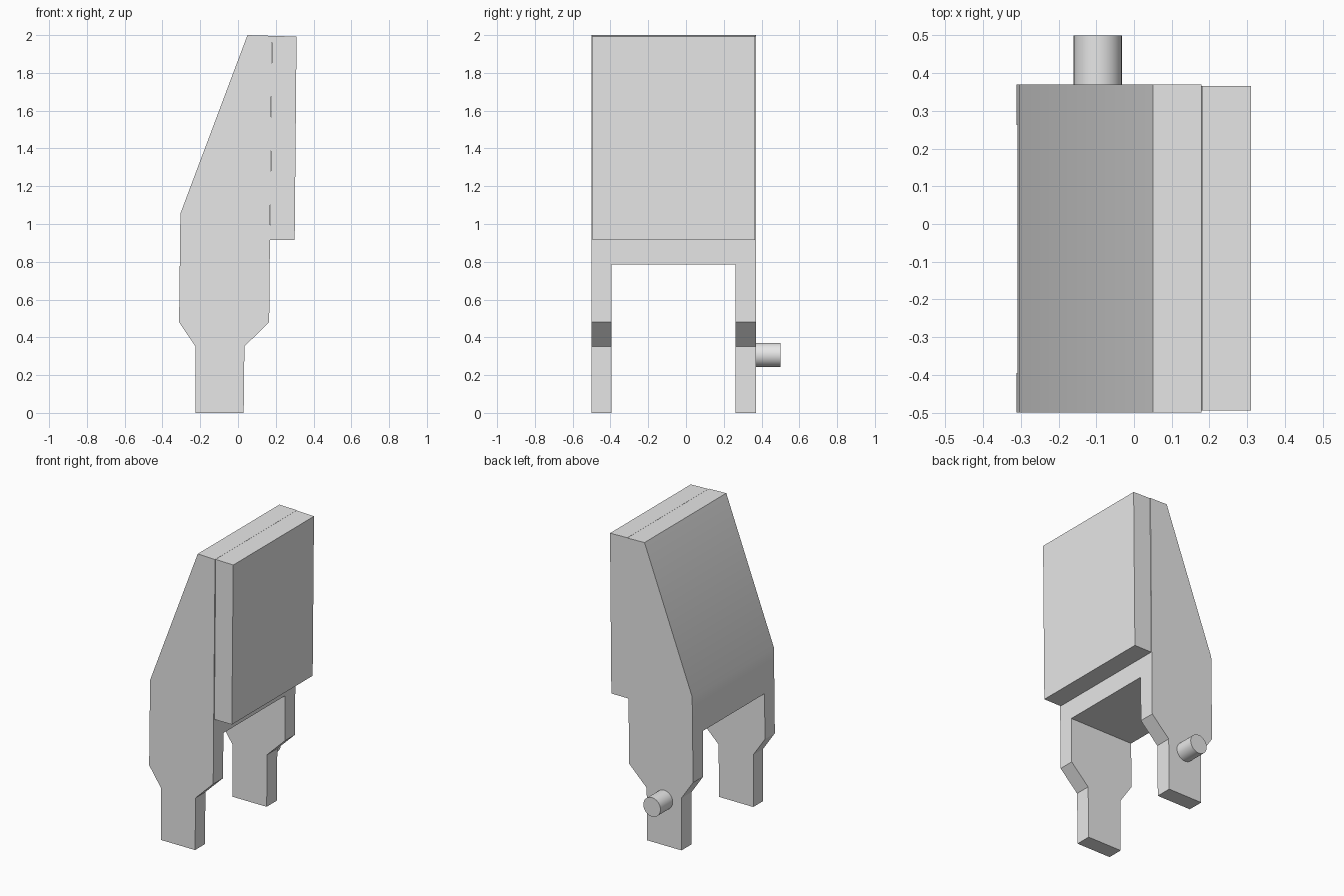
import bpy, bmesh
from math import radians
from mathutils import Matrix

cube = bpy.data.objects.get("Cube")
if cube:
    bpy.data.objects.remove(cube, do_unlink=True)

grey = bpy.data.materials.new("light grey")
grey.use_nodes = True
grey.diffuse_color = (0.8, 0.8, 0.8, 1)
grey.node_tree.nodes["Principled BSDF"].inputs["Base Color"].default_value = (0.8, 0.8, 0.8, 1)


def add_object(name, bm):
    bmesh.ops.recalc_face_normals(bm, faces=bm.faces)
    mesh = bpy.data.meshes.new(name)
    bm.to_mesh(mesh)
    bm.free()
    mesh.materials.append(grey)
    obj = bpy.data.objects.new(name, mesh)
    bpy.context.collection.objects.link(obj)
    return obj


def extrude_profile(name, points, y0, y1):
    """Sweep an (x, z) outline along y from y0 to y1."""
    bm = bmesh.new()
    face = bm.faces.new([bm.verts.new((x, y0, z)) for x, z in points])
    swept = bmesh.ops.extrude_face_region(bm, geom=[face])["geom"]
    verts = [v for v in swept if isinstance(v, bmesh.types.BMVert)]
    bmesh.ops.translate(bm, verts=verts, vec=(0, y1 - y0, 0))
    return add_object(name, bm)


def smooth(obj):
    bpy.ops.object.select_all(action='DESELECT')
    obj.select_set(True)
    bpy.context.view_layer.objects.active = obj
    bpy.ops.object.shade_smooth_by_angle(angle=radians(30))


# Body: tapered side outline with stepped feet
body = extrude_profile("body", [
    (-0.225, 0), (0.03, 0), (0.034, 0.352), (0.165, 0.48), (0.179, 1.996),
    (0.05, 2.0), (-0.305, 1.055), (-0.312, 0.48), (-0.225, 0.352)], -0.5, 0.37)

# Opening between the two legs
cutter = extrude_profile("leg_gap_cutter", [
    (-0.6, -0.2), (0.6, -0.2), (0.6, 0.785), (-0.6, 0.785)], -0.395, 0.262)
cutter.hide_render = True
gap = body.modifiers.new("leg_gap", 'BOOLEAN')
gap.operation = 'DIFFERENCE'
gap.object = cutter
bpy.context.view_layer.objects.active = body
bpy.ops.object.modifier_apply(modifier=gap.name)
bpy.data.objects.remove(cutter, do_unlink=True)
smooth(body)

# Thick panel on the upright side
extrude_profile("side_panel", [
    (0.170, 0.915), (0.3, 0.915), (0.31, 1.992), (0.180, 1.996)], -0.494, 0.366)

# Round peg on the back leg
bm = bmesh.new()
bmesh.ops.create_cone(bm, cap_ends=True, segments=32, radius1=0.064, radius2=0.064, depth=0.14,
                      matrix=Matrix.Translation((-0.096, 0.43, 0.307)) @ Matrix.Rotation(radians(90), 4, 'X'))
smooth(add_object("peg", bm))
